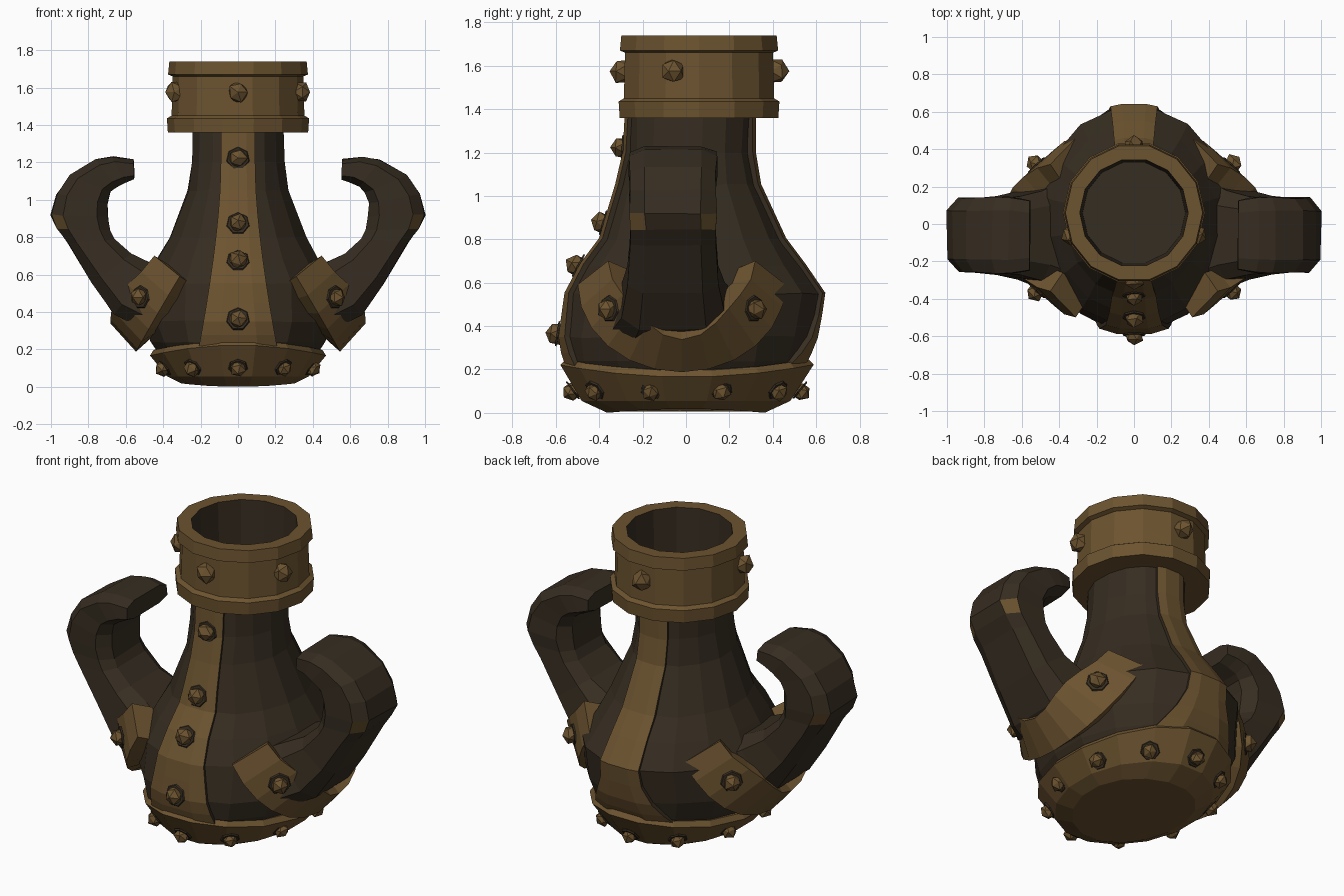
import bpy, bmesh, math, random
from mathutils import Vector

random.seed(4)
if "Cube" in bpy.data.objects:
    bpy.data.objects.remove(bpy.data.objects["Cube"], do_unlink=True)


def material(name, colour):
    mat = bpy.data.materials.new(name)
    mat.use_nodes = True
    mat.diffuse_color = (*colour, 1)
    mat.node_tree.nodes["Principled BSDF"].inputs["Base Color"].default_value = (*colour, 1)
    return mat


DARK = material("dark brown hide", (0.037, 0.026, 0.015))
BRONZE = material("bronze brown", (0.150, 0.087, 0.029))


def finish(bm, name, mats, rule=None):
    """Turn a bmesh into a flat shaded object, colouring faces by rule."""
    bmesh.ops.recalc_face_normals(bm, faces=bm.faces[:])
    if rule:
        for face in bm.faces:
            face.material_index = int(rule(face.calc_center_median()))
    mesh = bpy.data.meshes.new(name)
    bm.to_mesh(mesh)
    bm.free()
    for mat in mats:
        mesh.materials.append(mat)
    obj = bpy.data.objects.new(name, mesh)
    bpy.context.collection.objects.link(obj)
    return obj


def loft(name, rings, mats, rule=None, jitter=0.0, closed=True):
    """Skin a list of point rings; closed rings get end caps."""
    bm = bmesh.new()
    shake = lambda: Vector([random.uniform(-jitter, jitter) for _ in range(3)])
    rows = [[bm.verts.new(Vector(p) + shake()) for p in ring] for ring in rings]
    n = len(rows[0])
    for low, high in zip(rows, rows[1:]):
        for i in range(n if closed else n - 1):
            j = (i + 1) % n
            bm.faces.new((low[i], low[j], high[j], high[i]))
    if closed:
        bm.faces.new(rows[0])
        bm.faces.new(rows[-1])
    return finish(bm, name, mats, rule)


def oval(row, sides):
    z, rx, cy, ry = row
    angles = [math.tau * (i + 0.5) / sides for i in range(sides)]
    return [Vector((rx * math.sin(a), cy - ry * math.cos(a), z)) for a in angles]


def sample(rows, z):
    """Interpolate oval rows at a height."""
    for low, high in zip(rows, rows[1:]):
        if z <= high[0]:
            break
    t = (z - low[0]) / (high[0] - low[0])
    return [a + (b - a) * t for a, b in zip(low, high)]


def on_oval(rows, z, angle):
    """Surface point and outward normal; angle zero is the front."""
    def at(h, a):
        _, rx, cy, ry = sample(rows, h)
        return Vector((rx * math.sin(a), cy - ry * math.cos(a), h))
    p = at(z, angle)
    across = at(z, angle + 0.01) - p
    up = at(z + 0.01, angle) - p
    return p, across.cross(up).normalized()


def rivet(name, point, normal, patch=True, size=0.053):
    """Faceted stud with a thin dark patch behind it."""
    turn = Vector(normal).to_track_quat("Z", "Y").to_matrix().to_4x4()
    bm = bmesh.new()
    bmesh.ops.create_icosphere(bm, subdivisions=1, radius=size)
    for v in bm.verts:
        v.co *= random.uniform(0.88, 1.08)
    bm.transform(turn)
    finish(bm, name, [BRONZE]).location = point + normal * 0.008
    if patch:
        bm = bmesh.new()
        bmesh.ops.create_cone(bm, cap_ends=True, segments=7, radius1=size * 1.2,
                              radius2=size * 1.1, depth=0.008)
        bm.transform(turn)
        finish(bm, name + "_patch", [DARK]).location = point


# Main vessel: height, x radius, y centre, y radius
body = [(0.14, 0.41, 0, 0.51), (0.24, 0.475, 0, 0.565), (0.35, 0.52, 0.01, 0.59),
        (0.55, 0.51, 0.04, 0.59), (0.68, 0.44, 0.03, 0.51), (0.8, 0.37, 0.03, 0.42),
        (1.05, 0.27, 0.01, 0.325), (1.2, 0.25, 0.015, 0.295), (1.38, 0.245, 0.02, 0.29)]
loft("vessel_body", [oval(r, 16) for r in body], [DARK], jitter=0.005)

# Bronze foot cup, its rim dipping and its base lifting at the sides
foot = [(0, 0.31, 0, 0.37), (0.055, 0.385, 0, 0.49), (0.19, 0.48, 0.005, 0.595),
        (0.22, 0.46, 0.005, 0.57)]
foot_rings = [oval(r, 16) for r in foot]
for p in foot_rings[0]:
    p.z += 0.2 * p.x ** 2
for ring in foot_rings[2:]:
    for p in ring:
        p.z += 0.06 * (p.y / 0.6) ** 2 - 0.025
loft("foot_cup", foot_rings, [BRONZE])

# Collar with two rims and a dark hollow
collar = [(1.36, 0.24), (1.36, 0.375), (1.435, 0.38), (1.45, 0.355), (1.66, 0.35),
          (1.67, 0.374), (1.74, 0.367), (1.74, 0.29), (1.39, 0.275)]
CY = 0.06


def in_hollow(c):
    return c.z > 1.37 and math.hypot(c.x, c.y - CY) < 0.286


loft("collar", [oval((z, r, CY, r), 14) for z, r in collar], [BRONZE, DARK], in_hollow)
for degrees in (0, 70, 180, 290):
    a = math.radians(degrees)
    n = Vector((math.sin(a), -math.cos(a), 0))
    rivet("collar_rivet", Vector((0, CY, 1.575)) + n * 0.348, n, patch=False, size=0.06)

# Vertical straps with dark edges; the back one is slimmer and flares at the foot
for name, side, spread, flare in (("front_strap", 1, 0.12, 0), ("back_strap", -1, 0.07, 0.1)):
    rings = []
    for z in (0.22, 0.28, 0.35, 0.45, 0.55, 0.68, 0.8, 0.92, 1.05, 1.2, 1.37):
        _, rx, cy, ry = sample(body, z)
        w = 0.088 + spread * max(0, (1.15 - z) / 0.95) ** 1.5
        w += flare * max(0, (0.42 - z) / 0.2)
        rings.append([(w * t, cy - side * (ry * math.sqrt(1 - (w * t / rx) ** 2) + 0.004), z)
                      for t in (-1, -0.5, 0.5, 1)])
    strap = loft(name, rings, [BRONZE, DARK], closed=False)
    solid = strap.modifiers.new("thickness", "SOLIDIFY")
    solid.thickness, solid.offset = 0.026, 0
    solid.material_offset_rim = 1
for z in (0.36, 0.67, 0.87, 1.22):
    p, n = on_oval(body, z, 0)
    rivet("front_strap_rivet", p + n * 0.014, n)

# Studs around the foot
for i in range(10):
    p, n = on_oval(foot, 0.1, math.tau * i / 10)
    rivet("foot_rivet", p - n * 0.004, n, size=0.045)

# Hooked arms: outer and inner edge points (x, z) and half depth
arm = [((0.50, 0.30), (0.34, 0.60), 0.30), ((0.66, 0.385), (0.45, 0.655), 0.24),
       ((0.78, 0.555), (0.57, 0.71), 0.21), ((0.91, 0.77), (0.66, 0.79), 0.20),
       ((0.965, 0.845), (0.685, 0.84), 0.195), ((1.0, 0.92), (0.695, 0.91), 0.20),
       ((0.97, 1.03), (0.70, 0.98), 0.20), ((0.90, 1.13), (0.68, 1.04), 0.20),
       ((0.76, 1.215), (0.65, 1.07), 0.205), ((0.67, 1.23), (0.60, 1.09), 0.20),
       ((0.555, 1.215), (0.555, 1.11), 0.185)]
AY = -0.06
SECTION = [(1, -0.65), (1, 0.65), (0.6, 1), (-0.6, 1), (-1, 0.65), (-1, -0.65),
           (-0.6, -1), (0.6, -1)]


def worn_edge(c):
    return 0.84 < c.z < 0.9 and abs(c.x) > 0.9 and abs(c.y - AY) > 0.1


def arm_strap_frame(t, s):
    """Centre, width vector and outward normal along the horseshoe strap."""
    def centre(a):
        return Vector((s * (0.37 + 0.23 * math.sin(a)), -0.02 - 0.395 * math.cos(a),
                       0.64 - 0.365 * math.sin(a)))
    width = Vector((s * 0.068, 0.07 * math.cos(t), 0.055 + 0.02 * math.sin(t)))
    normal = width.cross(centre(t + 0.01) - centre(t - 0.01)).normalized()
    # Point the normal away from the arm root
    if normal.dot(centre(t) - Vector((s * 0.4, AY, 0.6))) < 0:
        normal = -normal
    return centre(t), width, normal


for label, s in (("left", 1), ("right", -1)):
    rings = []
    for (ox, oz), (ix, iz), depth in arm:
        mid, half = Vector((ox + ix, oz + iz)) / 2, Vector((ox - ix, oz - iz)) / 2
        rings.append([(s * (mid.x + half.x * u), AY + depth * v, mid.y + half.y * u)
                      for u, v in SECTION])
    loft(label + "_arm", rings, [DARK, BRONZE], worn_edge, jitter=0.004)

    # Horseshoe strap around the arm root, widest at the studs
    rings = []
    for i in range(13):
        t = math.pi * i / 12
        p, width, n = arm_strap_frame(t, s)
        outer = 1 + 0.5 * math.sin(2 * t) ** 2
        rings.append([p + width * a + n * b
                      for a, b in ((-1, -0.11), (outer, -0.11), (outer, 0.018), (-1, 0.018))])
        if i in (2, 10):
            rivet(label + "_arm_rivet", p + width * 0.35 + n * 0.02, n)
    loft(label + "_arm_strap", rings, [BRONZE])
